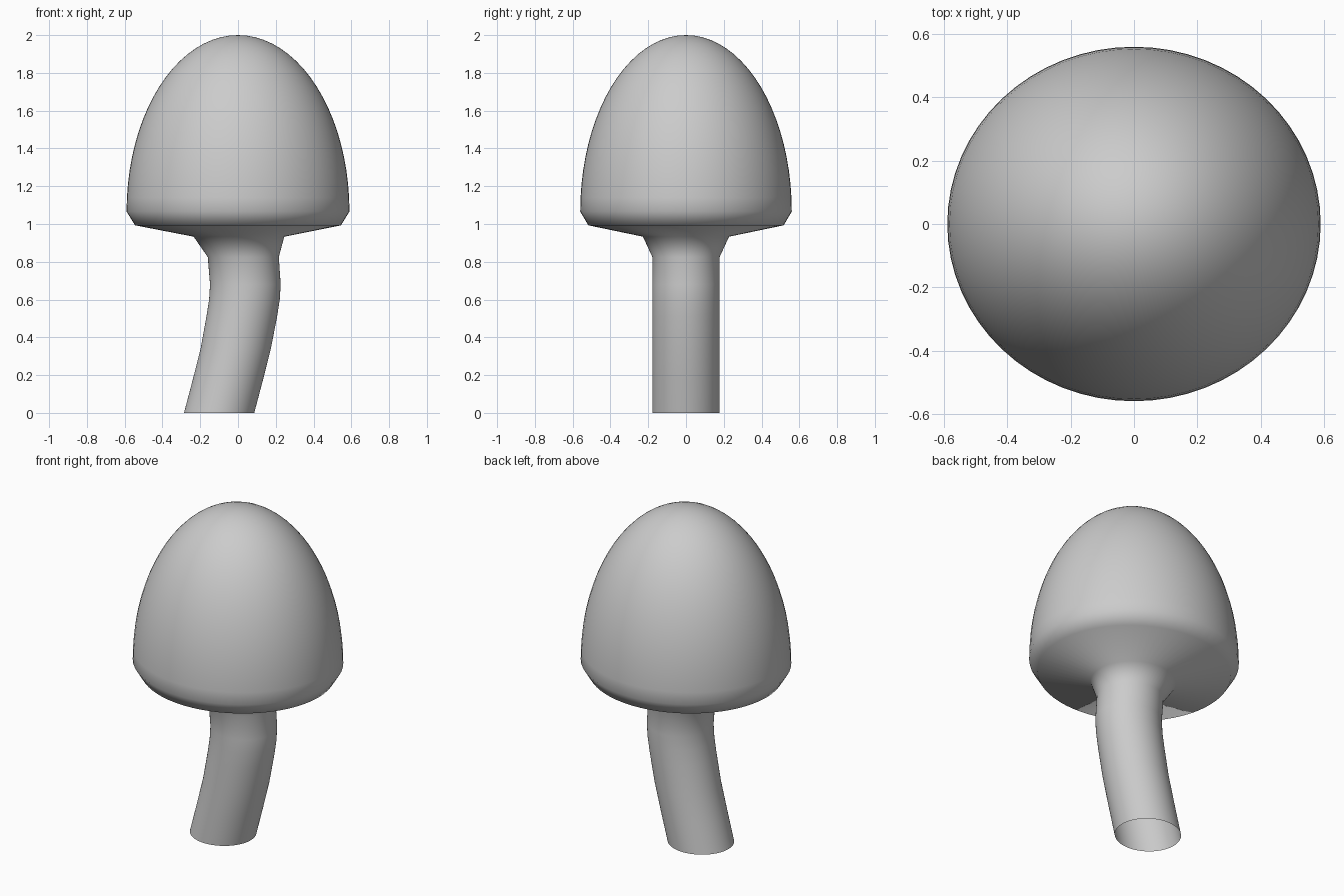
import bpy, bmesh, math

if "Cube" in bpy.data.objects:
    bpy.data.objects.remove(bpy.data.objects["Cube"])

SEG = 64

# Rings from the foot up: (centre x, z, radius x, radius y)
rings = [(-0.10, 0.0, 0.186, 0.178), (-0.055, 0.17, 0.186, 0.178),
         (-0.012, 0.34, 0.186, 0.178), (0.02, 0.51, 0.187, 0.178),
         (0.034, 0.60, 0.187, 0.178), (0.039, 0.68, 0.187, 0.178),
         (0.028, 0.825, 0.188, 0.178), (0.005, 0.933, 0.24, 0.228),
         (0.0, 0.993, 0.545, 0.517)]

# Domed cap: a half ellipse rising from the rim
STEPS = 20
for i in range(STEPS):
    a = math.pi / 2 * i / STEPS
    rings.append((0.0, 1.066 + 0.934 * math.sin(a), 0.59 * math.cos(a), 0.56 * math.cos(a)))

# Loft the rings into one skin, open at the foot
bm = bmesh.new()
loops = []
for cx, z, rx, ry in rings:
    loops.append([bm.verts.new((cx + rx * math.cos(2 * math.pi * k / SEG),
                                ry * math.sin(2 * math.pi * k / SEG), z)) for k in range(SEG)])
for lo, hi in zip(loops, loops[1:]):
    for k in range(SEG):
        n = (k + 1) % SEG
        bm.faces.new((lo[k], lo[n], hi[n], hi[k]))

# Close the crown
tip = bm.verts.new((0, 0, 2.0))
for k in range(SEG):
    bm.faces.new((loops[-1][k], loops[-1][(k + 1) % SEG], tip))
for f in bm.faces:
    f.smooth = True

mesh = bpy.data.meshes.new("mushroom")
bm.to_mesh(mesh)
bm.free()
bpy.context.collection.objects.link(bpy.data.objects.new("mushroom", mesh))
